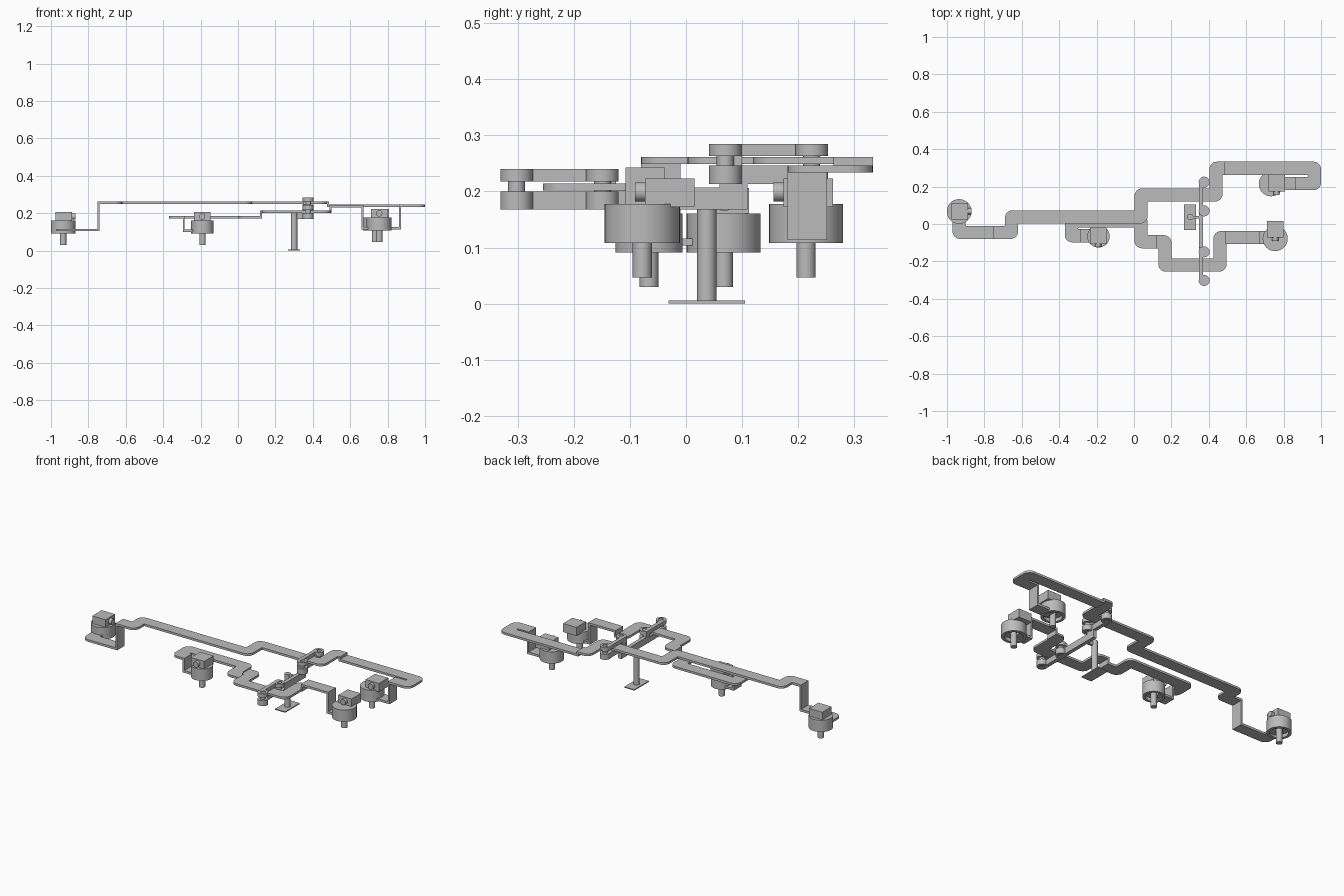
import bpy, bmesh, math
from mathutils import Vector, Matrix

cube = bpy.data.objects.get("Cube")
if cube:
    bpy.data.objects.remove(cube, do_unlink=True)

grey = bpy.data.materials.new("plain grey")
grey.use_nodes = True
COLOUR = (0.5, 0.5, 0.5, 1)
grey.diffuse_color = COLOUR
grey.node_tree.nodes["Principled BSDF"].inputs["Base Color"].default_value = COLOUR

WIDTH, THICK = 0.07, 0.013


def finish(name, bm, smooth=False):
    bmesh.ops.recalc_face_normals(bm, faces=bm.faces)
    mesh = bpy.data.meshes.new(name)
    bm.to_mesh(mesh)
    bm.free()
    mesh.materials.append(grey)
    obj = bpy.data.objects.new(name, mesh)
    bpy.context.collection.objects.link(obj)
    if smooth:
        bpy.ops.object.select_all(action='DESELECT')
        obj.select_set(True)
        bpy.context.view_layer.objects.active = obj
        bpy.ops.object.shade_smooth_by_angle(angle=math.radians(35))
    return obj


def box(name, x, y, z):
    """Box from (low, high) pairs."""
    bm = bmesh.new()
    size = [b - a for a, b in (x, y, z)]
    mid = [(a + b) / 2 for a, b in (x, y, z)]
    bmesh.ops.create_cube(bm, size=1, matrix=Matrix.Translation(mid) @ Matrix.Diagonal((*size, 1)))
    return finish(name, bm)


def rod(name, start, end, r, sides=32):
    a, b = Vector(start), Vector(end)
    turn = Vector((0, 0, 1)).rotation_difference(b - a).to_matrix().to_4x4()
    bm = bmesh.new()
    bmesh.ops.create_cone(bm, cap_ends=True, segments=sides, radius1=r, radius2=r,
                          depth=(b - a).length, matrix=Matrix.Translation((a + b) / 2) @ turn)
    return finish(name, bm, True)


def lathe(name, x, y, profile, sides=40):
    """Spin a closed (radius, height) outline around a vertical axis."""
    bm = bmesh.new()
    verts = [bm.verts.new((x + r, y, z)) for r, z in profile]
    edges = [bm.edges.new((v, verts[i - 1])) for i, v in enumerate(verts)]
    bmesh.ops.spin(bm, geom=verts + edges, cent=(x, y, 0), axis=(0, 0, 1),
                   angle=math.tau, steps=sides, use_merge=True)
    bmesh.ops.remove_doubles(bm, verts=bm.verts, dist=1e-5)
    return finish(name, bm, True)


def strip(name, z, path, width=WIDTH):
    """Flat strip along a right-angled path, rounded on the outside of each bend."""
    pts = [Vector(p) for p in path]
    dirs = [(b - a).normalized() for a, b in zip(pts, pts[1:])]
    sides = []
    for s in (1, -1):
        normals = [Vector((-d.y, d.x)) * s * width / 2 for d in dirs]
        edge = [pts[0] + normals[0]]
        for p, d1, d2, n1, n2 in zip(pts[1:], dirs, dirs[1:], normals, normals[1:]):
            corner = p + n1 + n2
            outer = n1.dot(d2) < 0
            r = 0.04 if outer else 0.003
            centre = corner - r * d1 + r * d2
            for i in range(9):
                t = i / 8 * math.pi / 2
                edge.append(centre + r * (d1 * math.sin(t) - d2 * math.cos(t)))
        edge.append(pts[-1] + normals[-1])
        sides.append(edge)
    bm = bmesh.new()
    outline = sides[0] + sides[1][::-1]
    face = bm.faces.new([bm.verts.new((p.x, p.y, z - THICK / 2)) for p in outline])
    top = bmesh.ops.extrude_face_region(bm, geom=[face])
    bmesh.ops.translate(bm, vec=(0, 0, THICK),
                        verts=[v for v in top["geom"] if isinstance(v, bmesh.types.BMVert)])
    return finish(name, bm, True)


def riser(name, x, y, low, high):
    h, t = WIDTH / 2, THICK / 2
    box(name, (x - t * 0.8, x + t * 0.8), (y - h, y + h), (low - t, high + t))


# Rear arm, from the far end strip to its raised middle and the folded end
strip("rear_arm_low_end", 0.11, [(-0.745, -0.045), (-0.935, -0.045), (-0.935, 0.06)])
riser("rear_arm_left_drop", -0.745, -0.045, 0.11, 0.255)
strip("rear_arm_middle", 0.255, [(-0.745, -0.045), (-0.655, -0.045), (-0.655, 0.038), (0.038, 0.038),
                                 (0.038, 0.155), (0.438, 0.155), (0.438, 0.298), (0.482, 0.298)])
riser("rear_arm_step", 0.482, 0.298, 0.24, 0.255)
strip("rear_arm_fold", 0.24, [(0.482, 0.298), (0.965, 0.298), (0.965, 0.216), (0.865, 0.216)])
riser("rear_arm_right_drop", 0.865, 0.216, 0.12, 0.24)
strip("rear_arm_right_foot", 0.12, [(0.865, 0.216), (0.75, 0.216)])

# Front arm
strip("front_arm_left_foot", 0.105, [(-0.29, -0.063), (-0.2, -0.063)])
riser("front_arm_left_drop", -0.29, -0.063, 0.105, 0.178)
strip("front_arm_fold", 0.178, [(-0.29, -0.063), (-0.335, -0.063), (-0.335, 0.015), (0.038, 0.015),
                                (0.038, -0.095), (0.122, -0.095)])
riser("front_arm_left_step", 0.122, -0.095, 0.178, 0.208)
strip("front_arm_middle", 0.208, [(0.122, -0.095), (0.165, -0.095), (0.165, -0.22), (0.46, -0.22),
                                  (0.46, -0.073), (0.5, -0.073)])
riser("front_arm_right_step", 0.495, -0.073, 0.208, 0.236)
strip("front_arm_end", 0.236, [(0.495, -0.073), (0.665, -0.073)])
riser("front_arm_right_drop", 0.665, -0.073, 0.12, 0.236)
strip("front_arm_right_foot", 0.12, [(0.665, -0.073), (0.75, -0.073)])


def motor(name, x, y, base, r, block, pin):
    """Cup with a shaft below, a block on top and a side pin."""
    top = base + 0.07
    lathe(name + "_cup", x, y, [(0, top), (r, top), (r, base), (r * 0.75, base),
                                (r * 0.75, base + 0.02), (0, base + 0.02)])
    rod(name + "_shaft", (x, y, base - 0.061), (x, y, base + 0.03), 0.017)
    bx, by = block
    h = 0.044
    box(name + "_block", (bx - h, bx + h), (by - h, by + h), (top - 0.006, top + 0.045))
    px, py = pin
    z = top + 0.021
    rod(name + "_pin", (bx, by, z), (bx + px * 0.062, by + py * 0.062, z), 0.017)


motor("left_end_motor", -0.935, 0.067, 0.091, 0.066, (-0.932, 0.068), (1, 0))
motor("left_middle_motor", -0.19, -0.066, 0.091, 0.06, (-0.192, -0.062), (0, -1))
motor("right_front_motor", 0.755, -0.078, 0.108, 0.067, (0.755, -0.029), (0, -1))
motor("right_rear_motor", 0.733, 0.214, 0.108, 0.066, (0.762, 0.218), (0, -1))

# Pivot rollers in pairs, each gripping an arm
PX = 0.375


def roller(name, y, low, high):
    r, hole = 0.029, 0.015
    lathe(name, PX, y, [(hole, low), (r, low), (r, high), (hole, high)])


BAR = (0.348, 0.37)
pairs = {"front": (-0.302, -0.149, (0.168, 0.2), (0.218, 0.24)),
         "rear": (0.07, 0.224, (0.213, 0.246), (0.263, 0.285))}
for side, (y1, y2, lower, upper) in pairs.items():
    for level, (low, high) in (("lower", lower), ("upper", upper)):
        box(f"{side}_{level}_bar", BAR, (y1, y2), (low, high))
        for n, y in (("outer", y1), ("inner", y2)):
            roller(f"{side}_{level}_{n}_roller", y, low, high)
    for n, y in (("outer", y1), ("inner", y2)):
        rod(f"{side}_{n}_pin", (PX, y, lower[0] + 0.004), (PX, y, upper[1] - 0.004), 0.0152)

# Beam joining the bar pairs, with uprights tying their levels together
box("centre_beam", BAR, (-0.149, 0.09), (0.168, 0.207))
box("rear_beam_lift", BAR, (0.07, 0.11), (0.168, 0.23))
box("front_upright", BAR, (-0.16, -0.125), (0.168, 0.24))
box("rear_upright", BAR, (0.06, 0.1), (0.2, 0.285))

# Stand
rod("stand_post", (0.3, 0.037, 0.003), (0.3, 0.037, 0.2), 0.017)
box("stand_neck", (0.3, 0.355), (0.03, 0.044), (0.168, 0.2))
box("stand_foot", (0.266, 0.332), (-0.031, 0.105), (0, 0.006))
